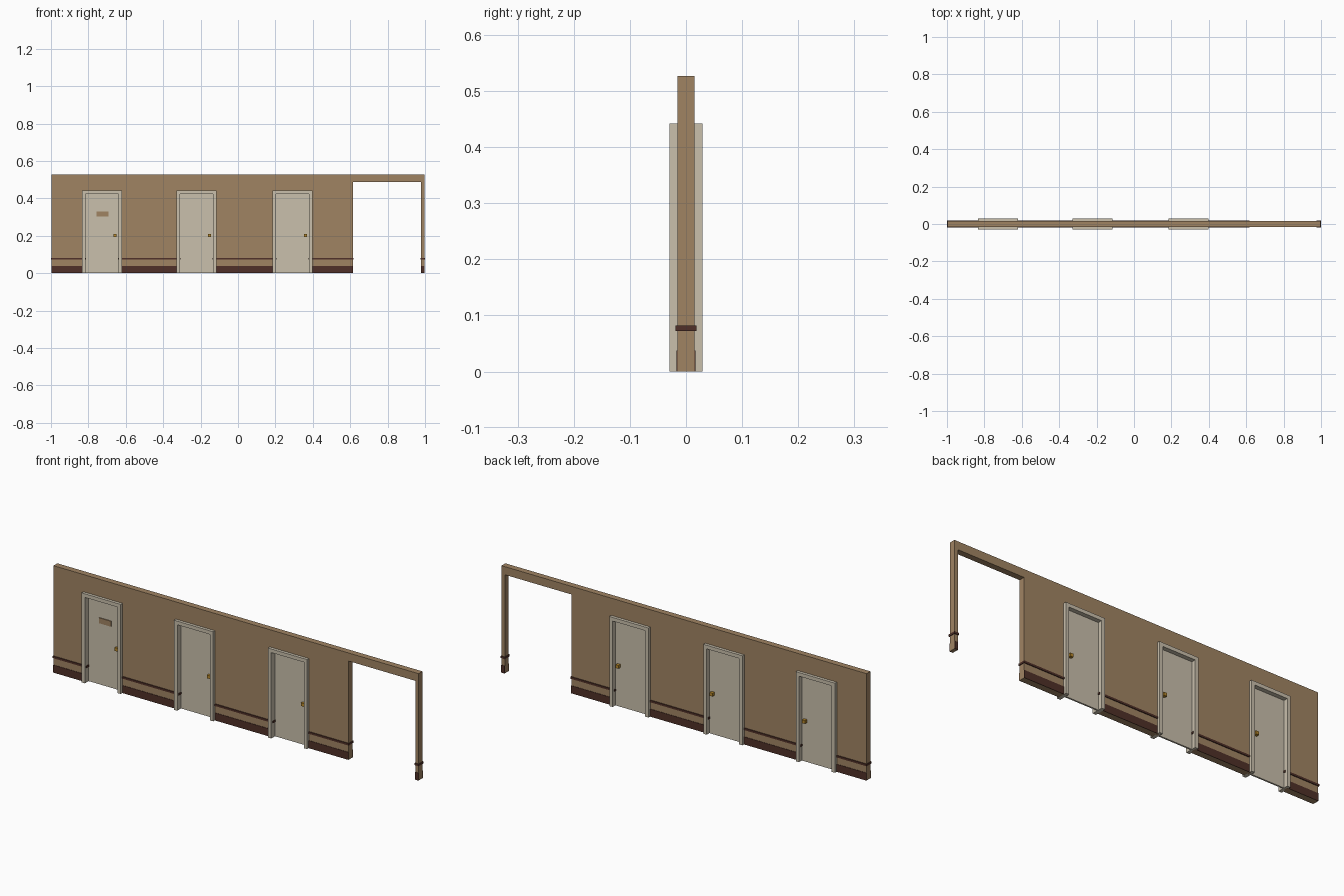
import bpy, bmesh

if "Cube" in bpy.data.objects:
    bpy.data.objects.remove(bpy.data.objects["Cube"])

def mat(name, r, g, b):
    m = bpy.data.materials.new(name)
    m.diffuse_color = (r, g, b, 1)
    m.use_nodes = True
    m.node_tree.nodes["Principled BSDF"].inputs["Base Color"].default_value = m.diffuse_color
    return m

TAN = mat("wall tan", .352, .230, .124)
CREAM = mat("door cream", .585, .525, .415)
BROWN = mat("dark brown trim", .080, .030, .021)
GOLD = mat("knob gold", .48, .25, .025)

def extrude(name, pts, y0, y1, m):
    """Extrude an outline in the xz plane from y0 to y1."""
    bm = bmesh.new()
    face = bm.faces.new([bm.verts.new((x, y0, z)) for x, z in pts])
    geo = bmesh.ops.extrude_face_region(bm, geom=[face])["geom"]
    bmesh.ops.translate(bm, vec=(0, y1 - y0, 0),
                        verts=[v for v in geo if isinstance(v, bmesh.types.BMVert)])
    bmesh.ops.recalc_face_normals(bm, faces=bm.faces)
    me = bpy.data.meshes.new(name)
    bm.to_mesh(me)
    bm.free()
    me.materials.append(m)
    ob = bpy.data.objects.new(name, me)
    bpy.context.collection.objects.link(ob)
    return ob

def box(name, x0, x1, y0, y1, z0, z1, m):
    return extrude(name, [(x0, z0), (x1, z0), (x1, z1), (x0, z1)], y0, y1, m)

DOORS = [-.727, -.222, .291]      # door centres
HALF, TRIM, TOP = .107, .018, .442
IN = HALF - TRIM
END, H = .997, .527
OPEN0, OPEN1, OPEN_TOP = .615, .979, .487

# wall: one outline with notches for the doors and the open passage
pts = [(-END, H), (-END, 0)]
for c in DOORS:
    a, t = HALF - .009, TOP - .009
    pts += [(c - a, 0), (c - a, t), (c + a, t), (c + a, 0)]
pts += [(OPEN0, 0), (OPEN0, OPEN_TOP), (OPEN1, OPEN_TOP), (OPEN1, 0), (END, 0), (END, H)]
extrude("wall", pts, -.015, .015, TAN)

# doors with frames and knobs
for i, c in enumerate(DOORS, 1):
    t = TOP - TRIM
    extrude(f"door_frame_{i}",
            [(c - HALF, 0), (c - IN, 0), (c - IN, t), (c + IN, t), (c + IN, 0),
             (c + HALF, 0), (c + HALF, TOP), (c - HALF, TOP)], -.0295, .0295, CREAM)
    box(f"door_{i}", c - IN, c + IN, 0, .008, 0, t, CREAM)
    k = c + .069
    box(f"door_knob_front_{i}", k - .008, k + .008, -.012, 0, .194, .21, GOLD)
    box(f"door_knob_back_{i}", k - .008, k + .008, .008, .024, .194, .21, GOLD)

# plate on the first door
box("door_plate", -.757, -.692, -.004, 0, .303, .33, TAN)

# skirting plates and rail, one run between each pair of openings
edges = [-END]
for c in DOORS:
    edges += [c - IN, c + IN]
edges += [OPEN0, OPEN1, END]
for i in range(0, len(edges), 2):
    a, b = edges[i], edges[i + 1]
    n = i // 2 + 1
    box(f"rail_{n}", a - .003, b + .003, -.019, .019, .072, .082, BROWN)
    # skirting stops inside the frames
    sa = a if i in (0, len(edges) - 2) else a + .009
    sb = b if i >= len(edges) - 4 else b - .009
    box(f"skirting_front_{n}", sa, sb, -.017, -.015, 0, .0375, BROWN)
    box(f"skirting_back_{n}", sa, sb, .015, .017, 0, .0375, BROWN)
